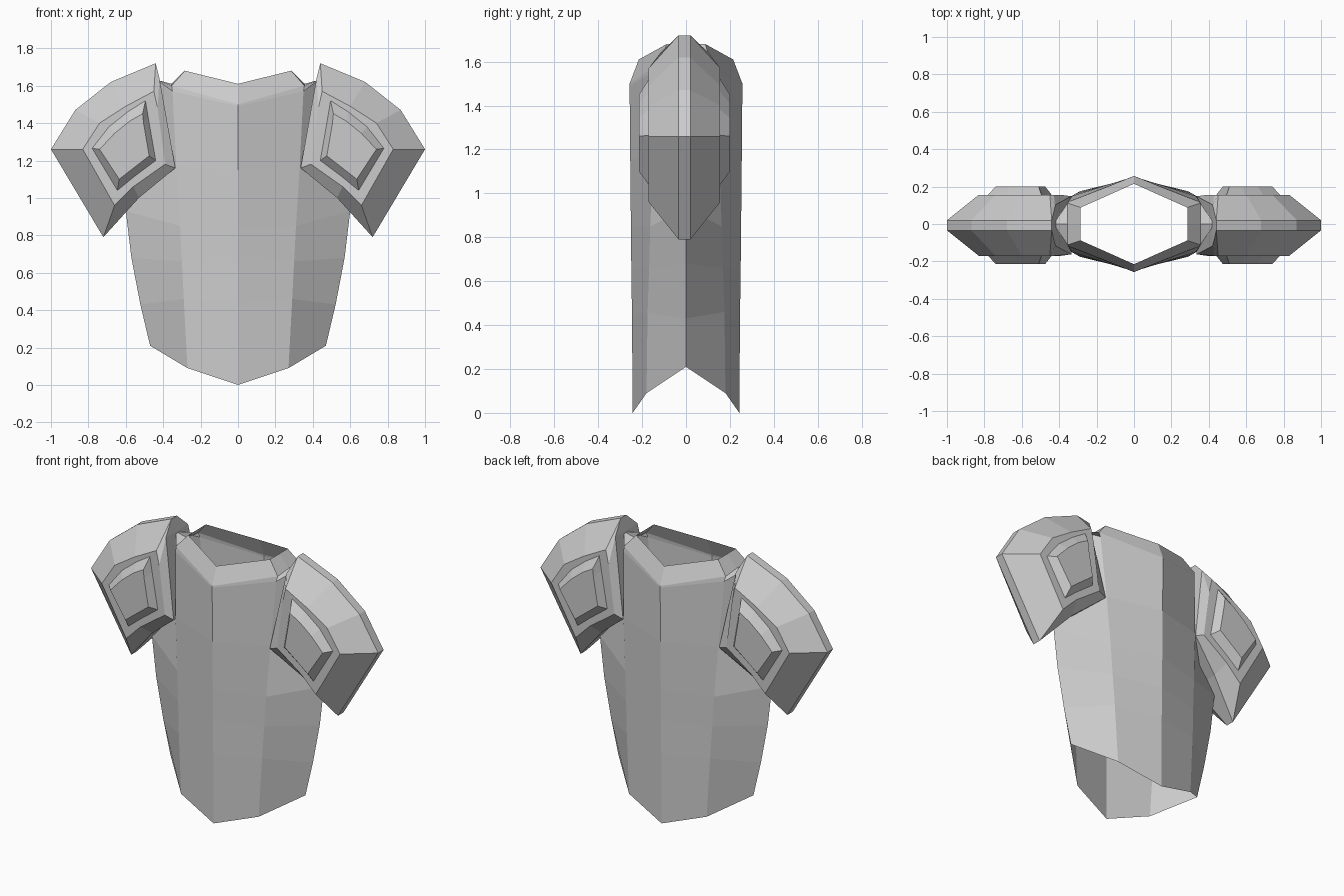
import bpy

if "Cube" in bpy.data.objects:
    bpy.data.objects.remove(bpy.data.objects["Cube"])


def make_object(name, verts, faces, mirror_y=True):
    mesh = bpy.data.meshes.new(name)
    mesh.from_pydata(verts, [], faces)
    mesh.update()
    ob = bpy.data.objects.new(name, mesh)
    bpy.context.collection.objects.link(ob)
    m = ob.modifiers.new("mirror", 'MIRROR')
    m.use_axis = (True, mirror_y, False)
    m.merge_threshold = 0.001
    return ob


# Torso: open shell, one quarter as rows of (ridge, middle, side) points
rows = [
    [(0, -.243, 0), (.27, -.18, .09), (.47, 0, .21)],
    [(0, -.246, .44), (.29, -.175, .46), (.522, 0, .43)],
    [(0, -.249, .65), (.30, -.168, .66), (.57, 0, .68)],
    [(0, -.251, .85), (.31, -.163, .85), (.60, 0, .93)],
    [(0, -.254, 1.15), (.33, -.15, 1.17), (.50, 0, 1.12)],
    [(0, -.257, 1.49), (.35, -.12, 1.57), (.43, 0, 1.63)],
    [(0, -.257, 1.50), (.355, -.112, 1.60), (.355, 0, 1.61)],
    [(0, -.215, 1.61), (.285, -.088, 1.68), (.285, 0, 1.68)],
]
verts = [p for r in rows for p in r]
faces = []
for i in range(len(rows) - 1):
    for j in range(2):
        a = i * 3 + j
        faces.append((a, a + 1, a + 4, a + 3))
make_object("torso_shell", verts, faces)

# Shoulder pad: nested outlines (x, z), each at a depth, bridged front and back
outline = [(.335, 1.16), (.42, 1.64), (.44, 1.72), (.68, 1.62),
           (.87, 1.47), (1.0, 1.26), (.72, .79), (.53, 1.0)]
border = [(.39, 1.18), (.43, 1.48), (.45, 1.57), (.60, 1.49),
          (.74, 1.40), (.83, 1.26), (.66, .96), (.56, 1.06)]
panel_base = [(.44, 1.20), (.48, 1.43), (.495, 1.52), (.59, 1.46),
              (.69, 1.38), (.78, 1.265), (.645, 1.04), (.56, 1.11)]
panel_top = [(.475, 1.225), (.505, 1.40), (.51, 1.45), (.58, 1.41),
             (.66, 1.345), (.74, 1.26), (.635, 1.10), (.565, 1.155)]
edge_depth = [.155, .11, .027, .027, .027, .027, .027, .09]
rings = [(outline, edge_depth), (border, [.163] * 8),
         (panel_base, [.163] * 8), (panel_top, [.207] * 8)]
n = len(outline)
half = n * len(rings)
verts, faces = [], []
for side in (-1, 1):
    base = len(verts)
    for pts, depth in rings:
        verts += [(x, side * d - .007, z) for (x, z), d in zip(pts, depth)]
    for r in range(len(rings) - 1):
        for i in range(n):
            j = (i + 1) % n
            a, b = base + r * n + i, base + r * n + j
            f = (a, b, b + n, a + n)
            faces.append(f if side < 0 else f[::-1])
    cap = tuple(base + (len(rings) - 1) * n + i for i in range(n))
    faces.append(cap if side < 0 else cap[::-1])
# rim joining front and back halves
for i in range(n):
    j = (i + 1) % n
    faces.append((j, i, half + i, half + j))
make_object("shoulder_pads", verts, faces, mirror_y=False)
